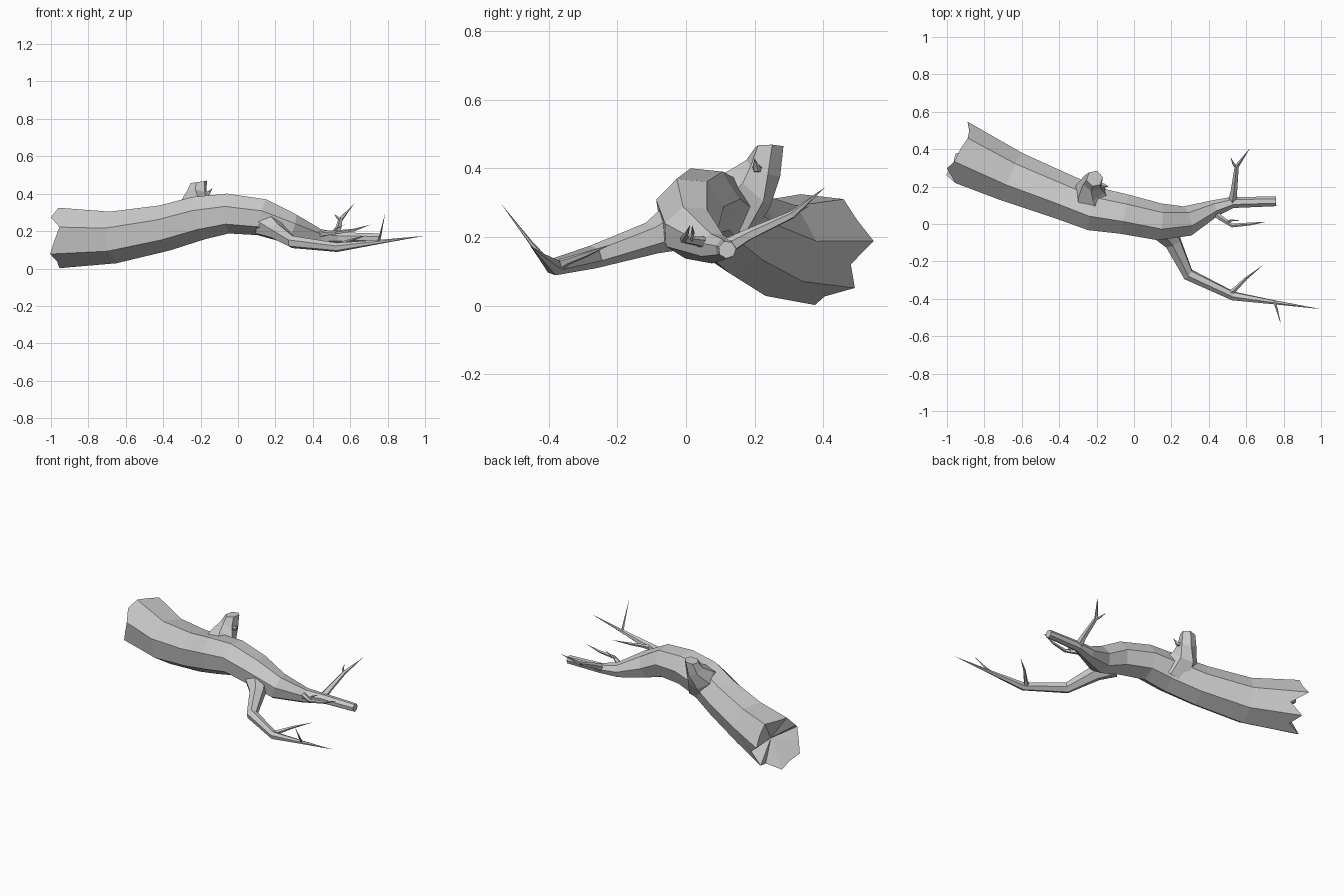
import bpy, bmesh, math
from mathutils import Vector

UP = Vector((0, 0, 1))


def tangents(pts):
    n = len(pts)
    return [(pts[min(i + 1, n - 1)] - pts[max(i - 1, 0)]).normalized() for i in range(n)]


def tube(name, path, sides, start=18.6, finish=None):
    """Faceted tapering tube; path holds (x, y, z, radius)."""
    pts = [Vector(p[:3]) for p in path]
    tans = tangents(pts)
    bm = bmesh.new()
    rings = []
    for p, t, spec in zip(pts, tans, path):
        side = UP.cross(t).normalized()
        up = t.cross(side)
        ring = []
        for k in range(sides):
            a = math.radians(start) + k * math.tau / sides
            ring.append(bm.verts.new(p + spec[3] * (-math.cos(a) * side + math.sin(a) * up)))
        rings.append(ring)
    for r0, r1 in zip(rings, rings[1:]):
        for k in range(sides):
            j = (k + 1) % sides
            bm.faces.new((r0[k], r0[j], r1[j], r1[k]))
    if finish:
        finish(bm, rings, pts, tans)
    else:
        bm.faces.new(rings[0])
    if path[-1][3] > 0.004:
        bm.faces.new(rings[-1])
    else:
        bmesh.ops.pointmerge(bm, verts=rings[-1], merge_co=pts[-1])
    bmesh.ops.recalc_face_normals(bm, faces=bm.faces)
    mesh = bpy.data.meshes.new(name)
    bm.to_mesh(mesh)
    bm.free()
    obj = bpy.data.objects.new(name, mesh)
    bpy.context.collection.objects.link(obj)
    return obj


# Splintered, hollowed break at the thick end of the log
CORNER = [0.055, 0.0, 0.01, -0.03, 0.0, -0.015, -0.01]
MIDDLE = [-0.02, 0.0, 0.0, 0.075, 0.06, 0.0, 0.02]


def broken_end(bm, rings, pts, tans):
    ring, t, n = rings[0], tans[0], len(rings[0])
    rim = []
    for k in range(n):
        a, b = ring[k], ring[(k + 1) % n]
        edge = bm.edges.get((a, b))
        _, mid = bmesh.utils.edge_split(edge, a, 0.5)
        rim += [a, mid]
    for k in range(n):
        rim[2 * k].co += t * CORNER[k]
        rim[2 * k + 1].co += t * MIDDLE[k]
    heart = bm.verts.new(pts[0] + t * 0.09)
    for k in range(2 * n):
        bm.faces.new((rim[k], rim[(k + 1) % (2 * n)], heart))


tube("trunk", [
    (-0.935, 0.385, 0.168, 0.167), (-0.655, 0.25, 0.17, 0.143),
    (-0.385, 0.145, 0.22, 0.127), (-0.205, 0.075, 0.272, 0.121),
    (-0.05, 0.05, 0.297, 0.11), (0.13, 0.01, 0.277, 0.102),
    (0.28, 0.013, 0.215, 0.083), (0.43, 0.083, 0.168, 0.046),
    (0.53, 0.115, 0.165, 0.031), (0.76, 0.12, 0.163, 0.026)], 7, finish=broken_end)

# Snapped stub on the back of the log
stub = tube("broken_stub", [
    (-0.22, 0.10, 0.26, 0.12), (-0.235, 0.185, 0.34, 0.082),
    (-0.22, 0.225, 0.40, 0.056), (-0.21, 0.243, 0.468, 0.045)], 6)
for v in stub.data.vertices[-6:]:
    v.co.z = 0.463 + 0.15 * (v.co.x + 0.21)

# Side branch reaching forward and right
tube("front_branch", [
    (0.15, -0.02, 0.235, 0.075), (0.21, -0.10, 0.197, 0.048),
    (0.29, -0.27, 0.142, 0.034), (0.53, -0.385, 0.113, 0.025),
    (0.76, -0.42, 0.143, 0.011), (1.0, -0.455, 0.175, 0.002)], 6)

# Pointed twigs
TWIGS = {
    "stub_twig": [(-0.20, 0.215, 0.40, 0.016), (-0.16, 0.205, 0.40, 0.012), (-0.135, 0.20, 0.43, 0.002)],
    "back_twig": [(0.525, 0.11, 0.165, 0.026), (0.535, 0.18, 0.205, 0.018),
                  (0.55, 0.31, 0.265, 0.012), (0.62, 0.405, 0.345, 0.002)],
    "back_twig_spur": [(0.548, 0.30, 0.26, 0.009), (0.53, 0.325, 0.275, 0.006), (0.515, 0.36, 0.29, 0.002)],
    "middle_twig": [(0.42, 0.07, 0.18, 0.02), (0.46, 0.035, 0.187, 0.015), (0.525, -0.008, 0.193, 0.011),
                    (0.62, 0.0, 0.205, 0.008), (0.71, 0.012, 0.235, 0.002)],
    "middle_twig_spur": [(0.50, 0.01, 0.19, 0.009), (0.52, 0.02, 0.21, 0.006), (0.57, 0.018, 0.235, 0.002)],
    "front_twig": [(0.51, -0.375, 0.115, 0.018), (0.545, -0.345, 0.13, 0.012),
                   (0.60, -0.29, 0.15, 0.008), (0.69, -0.22, 0.178, 0.002)],
    "tip_twig": [(0.75, -0.415, 0.14, 0.009), (0.762, -0.45, 0.18, 0.006), (0.787, -0.54, 0.298, 0.002)],
}
for name, path in TWIGS.items():
    tube(name, path, 5)
